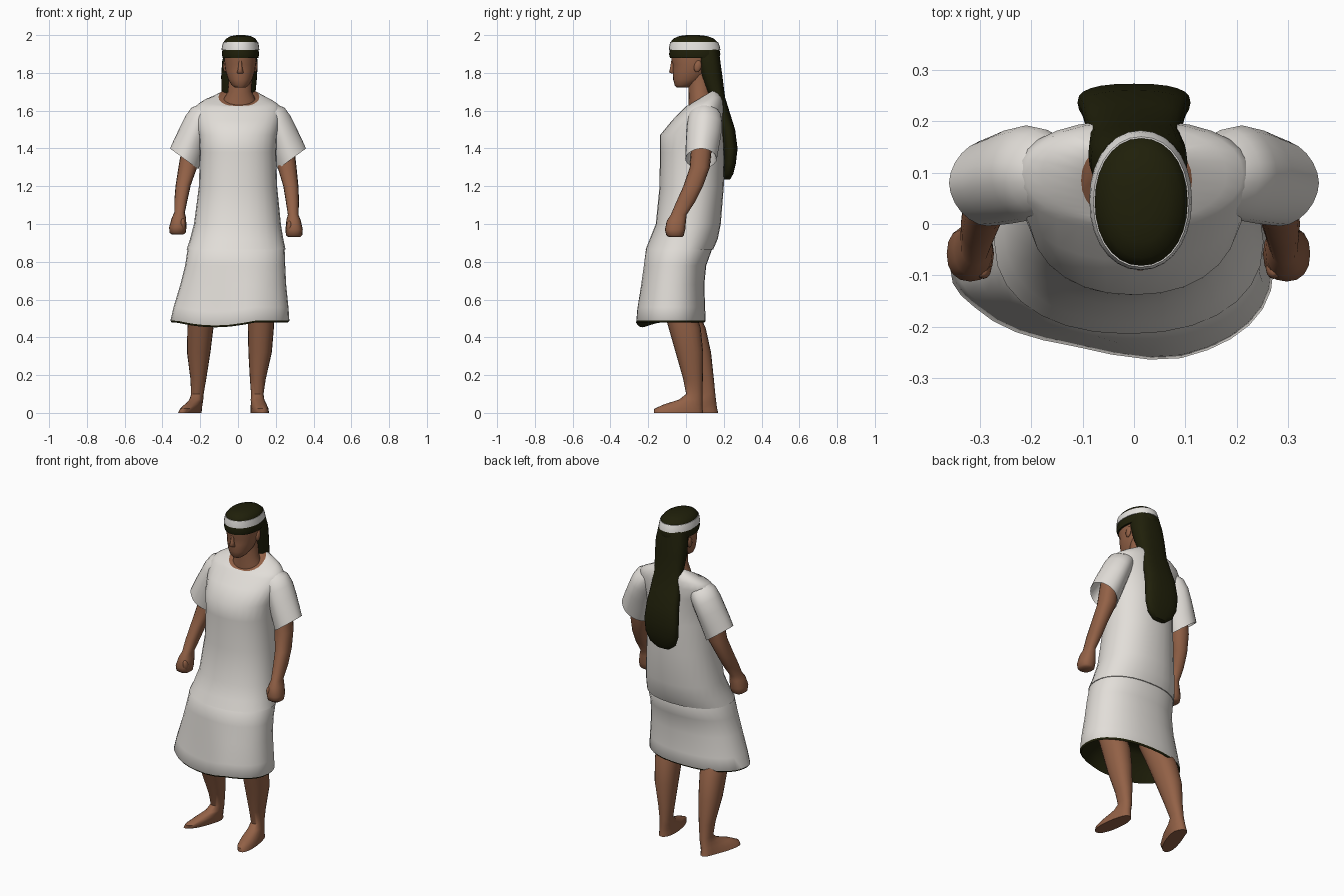
import bpy, bmesh, math
from mathutils import Vector, Matrix


def mat(name, rgb):
    m = bpy.data.materials.new(name)
    m.diffuse_color = (*rgb, 1)
    return m


SKIN = mat("brown skin", (0.29, 0.12, 0.062))
CLOTH = mat("off white cloth", (0.76, 0.73, 0.69))
HAIR = mat("dark olive hair", (0.014, 0.014, 0.003))
BAND = mat("white band", (0.80, 0.78, 0.75))


def finish(bm, name, mats, angle=50):
    bmesh.ops.recalc_face_normals(bm, faces=bm.faces)
    me = bpy.data.meshes.new(name)
    bm.to_mesh(me)
    bm.free()
    ob = bpy.data.objects.new(name, me)
    bpy.context.collection.objects.link(ob)
    for m in mats:
        me.materials.append(m)
    bpy.ops.object.select_all(action='DESELECT')
    ob.select_set(True)
    bpy.context.view_layer.objects.active = ob
    bpy.ops.object.shade_smooth_by_angle(angle=math.radians(angle))
    return ob


def loft(name, rings, mats, n=24, p=2.0, warp=None, rule=None, angle=50):
    """Rings are (z, cx, cy, rx, ry, tilt_x, tilt_y); p squares the outline."""
    bm = bmesh.new()
    loops = []
    for r in rings:
        z, cx, cy, rx, ry, tx, ty = tuple(r) + (0,) * (7 - len(r))
        loop = []
        for i in range(n):
            a = 2 * math.pi * i / n
            c, s = math.cos(a), math.sin(a)
            dx = rx * math.copysign(abs(c) ** (2 / p), c)
            dy = ry * math.copysign(abs(s) ** (2 / p), s)
            co = Vector((cx + dx, cy + dy, z + tx * dx + ty * dy))
            loop.append(bm.verts.new(warp(co) if warp else co))
        loops.append(loop)
    for k in range(len(loops) - 1):
        for i in range(n):
            j = (i + 1) % n
            f = bm.faces.new((loops[k][i], loops[k][j], loops[k + 1][j], loops[k + 1][i]))
            f.material_index = rule(k) if rule else 0
    bm.faces.new(loops[0][::-1]).material_index = rule(-1) if rule else 0
    bm.faces.new(loops[-1]).material_index = rule(len(rings)) if rule else 0
    return finish(bm, name, mats, angle)


def blob(name, loc, size, m, tilt=0):
    bm = bmesh.new()
    bmesh.ops.create_uvsphere(bm, u_segments=12, v_segments=8, radius=1,
                              matrix=Matrix.Translation(loc) @ Matrix.Rotation(tilt, 4, 'X')
                              @ Matrix.Diagonal((*size, 1)))
    return finish(bm, name, [m])


# Skirt, flaring forward, pushed out by the front leg, with a dark recessed lining
def clamp(t):
    return max(0, min(1, t))


def skirt_warp(v):
    dip = 0.025 * clamp(1 - ((v.x + 0.12) / 0.2) ** 2) if v.z < 0.57 and v.y < 0 else 0
    pull = 0.035 * clamp((0.86 - v.z) / 0.3) * clamp((0.07 - v.x) / 0.2) * clamp((-0.09 - v.y) / 0.1)
    return Vector((v.x, v.y + pull, v.z - dip))


loft("skirt", [
    (0.90, -0.01, -0.03, 0.240, 0.150),
    (0.866, -0.01, -0.037, 0.257, 0.175),
    (0.78, -0.015, -0.06, 0.265, 0.167),
    (0.68, -0.025, -0.073, 0.280, 0.170),
    (0.56, -0.037, -0.083, 0.304, 0.184),
    (0.488, -0.043, -0.085, 0.315, 0.189),
    (0.478, -0.043, -0.085, 0.307, 0.182),
    (0.53, -0.043, -0.08, 0.288, 0.166),
    (0.60, -0.043, -0.075, 0.220, 0.125),
    (0.62, -0.043, -0.075, 0.120, 0.070),
], [CLOTH, HAIR], n=32, p=2.25, warp=skirt_warp, rule=lambda k: 1 if k >= 5 else 0)

# Tunic body, with skin showing in the neckline
loft("tunic", [
    (0.865, -0.01, -0.035, 0.262, 0.179),
    (0.92, -0.007, -0.012, 0.247, 0.180),
    (1.00, -0.003, 0.012, 0.230, 0.172),
    (1.20, 0.0, 0.030, 0.207, 0.170),
    (1.38, 0.0, 0.032, 0.202, 0.170),
    (1.47, 0.0, 0.032, 0.207, 0.170),
    (1.55, 0.0, 0.066, 0.225, 0.138),
    (1.61, 0.0, 0.095, 0.232, 0.108),
    (1.635, 0.0, 0.098, 0.212, 0.102, 0, 0.15),
    (1.652, 0.0, 0.097, 0.180, 0.094, 0, 0.28),
    (1.672, 0.005, 0.085, 0.108, 0.082, 0, 0.60),
], [CLOTH, SKIN], n=28, p=2.2, rule=lambda k: 1 if k >= 11 else 0)

# Sleeves, arms and hands: side 1 is +x, side -1 is -x
for side, word in ((1, "left"), (-1, "right")):
    mirror = lambda v, s=side: Vector((v.x * s, v.y, v.z))
    loft(word + "_sleeve", [
        (1.45, 0.242, 0.084, 0.052, 0.066, 0.70),
        (1.352, 0.283, 0.080, 0.070, 0.078, 0.73),
        (1.345, 0.285, 0.080, 0.075, 0.084, 0.73),
        (1.405, 0.262, 0.086, 0.073, 0.088, 0.70),
        (1.465, 0.238, 0.093, 0.070, 0.092, 0.65),
        (1.530, 0.210, 0.099, 0.068, 0.093, 0.62),
        (1.578, 0.182, 0.100, 0.064, 0.086, 0.60),
        (1.605, 0.150, 0.098, 0.050, 0.068, 0.60),
    ], [CLOTH], p=1.8, warp=mirror)

    lean = 0.0 if side > 0 else 0.05

    def arm_warp(v, s=side, k=lean):
        t = 1.4 - v.z
        return Vector((s * (v.x + k * t), v.y, v.z + 0.6 * k * t))

    loft(word + "_arm", [
        (1.44, 0.245, 0.085, 0.048, 0.055),
        (1.30, 0.260, 0.073, 0.050, 0.053),
        (1.20, 0.280, 0.038, 0.040, 0.052),
        (1.12, 0.288, 0.000, 0.035, 0.050),
        (1.05, 0.292, -0.038, 0.028, 0.042),
        (1.02, 0.294, -0.050, 0.038, 0.050),
        (0.97, 0.297, -0.058, 0.046, 0.054),
        (0.94, 0.297, -0.058, 0.043, 0.046),
        (0.93, 0.297, -0.055, 0.030, 0.034),
    ], [SKIN], n=16, p=2.3, warp=arm_warp)
    c = arm_warp(Vector((0.272, -0.085, 0.98)))
    blob(word + "_thumb", c, (0.016, 0.02, 0.038), SKIN, 0.3)

    # Legs: the -x leg stands further out and back
    def leg_warp(v, s=side):
        out, back, splay = (0.007, 0, 0.12) if s > 0 else (0.13 - 0.1 * v.z, 0.08 - 0.12 * v.z, 0.33)
        turn = splay * max(0, 0.03 - v.y) * max(0, 1 - v.z / 0.14)
        return Vector((s * (v.x + out + turn), v.y + back, v.z))

    loft(word + "_leg", [
        (0.64, 0.115, -0.07, 0.070, 0.078),
        (0.54, 0.117, -0.035, 0.071, 0.083),
        (0.45, 0.114, -0.007, 0.069, 0.085),
        (0.32, 0.110, 0.018, 0.062, 0.073),
        (0.18, 0.098, 0.037, 0.042, 0.052),
        (0.10, 0.095, 0.044, 0.033, 0.043),
        (0.07, 0.096, 0.025, 0.036, 0.062),
        (0.045, 0.099, -0.015, 0.041, 0.102),
        (0.022, 0.100, -0.04, 0.045, 0.128),
        (0.0, 0.100, -0.04, 0.045, 0.130),
    ], [SKIN], n=20, p=2.2, warp=leg_warp)

    # Ears
    blob(word + "_ear", (0.012 + side * 0.080, 0.062, 1.835), (0.011, 0.020, 0.032), SKIN, -0.2)

# Neck and head
loft("neck", [
    (1.58, 0.005, 0.09, 0.095, 0.075),
    (1.66, 0.008, 0.08, 0.085, 0.066),
    (1.70, 0.010, 0.075, 0.064, 0.062),
    (1.80, 0.012, 0.07, 0.060, 0.062),
], [SKIN], n=20)
loft("head", [
    (1.722, 0.012, -0.020, 0.028, 0.030),
    (1.735, 0.012, -0.010, 0.045, 0.050),
    (1.765, 0.012, 0.012, 0.064, 0.080),
    (1.81, 0.012, 0.028, 0.078, 0.098),
    (1.845, 0.012, 0.036, 0.083, 0.106),
    (1.868, 0.012, 0.038, 0.085, 0.116),
    (1.93, 0.012, 0.040, 0.085, 0.118),
], [SKIN], p=2.1)
loft("nose", [
    (1.796, 0.012, -0.066, 0.014, 0.008),
    (1.803, 0.012, -0.072, 0.017, 0.019),
    (1.825, 0.012, -0.070, 0.011, 0.015),
    (1.866, 0.012, -0.068, 0.008, 0.010),
], [SKIN], n=10, angle=80)

# Hair cap, long hair down the back and headband
loft("hair_cap", [
    (1.878, 0.013, 0.046, 0.094, 0.130),
    (1.90, 0.013, 0.046, 0.099, 0.136),
    (1.925, 0.013, 0.046, 0.095, 0.131),
    (1.962, 0.014, 0.043, 0.091, 0.125),
    (1.982, 0.015, 0.040, 0.077, 0.106),
    (1.995, 0.015, 0.038, 0.052, 0.074),
    (2.0, 0.015, 0.036, 0.020, 0.032),
], [HAIR], n=28, p=2.1)
loft("long_hair", [
    (1.925, 0.013, 0.103, 0.080, 0.070),
    (1.86, 0.010, 0.120, 0.094, 0.062),
    (1.78, 0.006, 0.135, 0.095, 0.058),
    (1.67, 0.002, 0.165, 0.088, 0.042),
    (1.58, 0.0, 0.195, 0.094, 0.040),
    (1.50, 0.0, 0.222, 0.102, 0.038),
    (1.40, 0.0, 0.236, 0.110, 0.037),
    (1.32, 0.0, 0.232, 0.105, 0.032),
    (1.265, 0.0, 0.224, 0.083, 0.026),
    (1.235, 0.0, 0.217, 0.045, 0.016),
], [HAIR], p=2.6)
loft("headband", [
    (1.922, 0.013, 0.046, 0.100, 0.136),
    (1.940, 0.013, 0.045, 0.098, 0.134),
    (1.963, 0.014, 0.043, 0.093, 0.127),
], [BAND], n=28, p=2.1)
